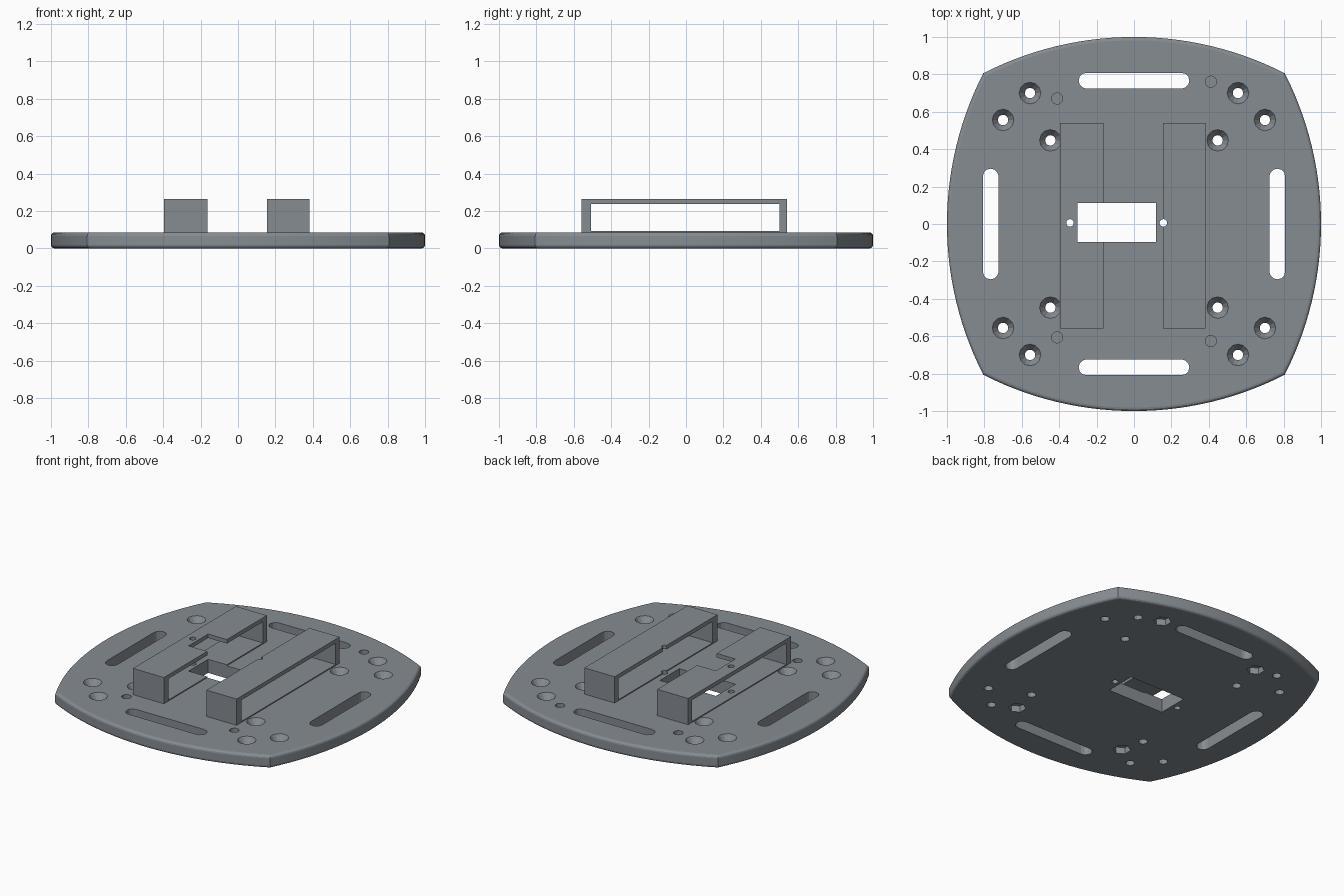
import bpy, bmesh
from math import sin, cos, pi, asin

if "Cube" in bpy.data.objects:
    bpy.data.objects.remove(bpy.data.objects["Cube"])

T = 0.085          # plate thickness

grey = bpy.data.materials.new("slate_grey")
grey.diffuse_color = (0.24, 0.265, 0.29, 1)
grey.use_nodes = True
grey.node_tree.nodes["Principled BSDF"].inputs["Base Color"].default_value = grey.diffuse_color


def loft(bm, rings):
    """Closed solid through a list of matching 3D loops."""
    loops = [[bm.verts.new(p) for p in r] for r in rings]
    n = len(loops[0])
    for a, b in zip(loops, loops[1:]):
        for i in range(n):
            j = (i + 1) % n
            bm.faces.new((a[i], a[j], b[j], b[i]))
    bm.faces.new(loops[0][::-1])
    bm.faces.new(loops[-1])


def prism(bm, pts, z0, z1):
    loft(bm, [[(x, y, z) for x, y in pts] for z in (z0, z1)])


def circle(cx, cy, r, n, turn=0.0):
    angles = [turn + 2 * pi * i / n for i in range(n)]
    return [(cx + r * cos(a), cy + r * sin(a)) for a in angles]


def rect(x0, x1, y0, y1):
    return [(x0, y0), (x1, y0), (x1, y1), (x0, y1)]


def slot(cx, cy, half, r, vertical, n=6):
    pts = []
    for side in (1, -1):
        for i in range(n + 1):
            a = -pi / 2 + pi * i / n
            pts.append((side * (half - r + r * cos(a)), side * r * sin(a)))
    if vertical:
        pts = [(-y, x) for x, y in pts]
    return [(cx + x, cy + y) for x, y in pts]


def finish(name, bm):
    bmesh.ops.recalc_face_normals(bm, faces=bm.faces)
    me = bpy.data.meshes.new(name)
    bm.to_mesh(me)
    bm.free()
    me.materials.append(grey)
    ob = bpy.data.objects.new(name, me)
    bpy.context.collection.objects.link(ob)
    return ob


def cut(ob, cutter):
    cutter.hide_render = True
    m = ob.modifiers.new("cut", 'BOOLEAN')
    m.operation, m.solver, m.object = 'DIFFERENCE', 'EXACT', cutter
    bpy.ops.object.select_all(action='DESELECT')
    bpy.context.view_layer.objects.active = ob
    ob.select_set(True)
    bpy.ops.object.modifier_apply(modifier=m.name)


# plate outline: four shallow arcs meeting in sharp corners
C = 0.806
S = 1 - C
R = (C * C + S * S) / (2 * S)
half_angle = asin(C / R)
outline = []
for q in range(4):
    for i in range(28):
        a = -half_angle + 2 * half_angle * i / 28
        x, y = 1 - R + R * cos(a), R * sin(a)
        for _ in range(q):
            x, y = -y, x
        outline.append((x, y))

# plate body with rounded rims: (height, inset) pairs
b = 0.018
rim = [(b * (1 - cos(a)), b * (1 - sin(a))) for a in (0, pi / 6, pi / 3, pi / 2)]
profile = rim + [(T - z, k) for z, k in reversed(rim)]
bm = bmesh.new()
loft(bm, [[(x * (1 - k), y * (1 - k), z) for x, y in outline] for z, k in profile])
plate = finish("base_plate", bm)

# centre window and pilot holes, shared by plate and brackets
bm = bmesh.new()
prism(bm, rect(-0.303, 0.117, -0.096, 0.113), -0.1, 0.4)
for x in (-0.342, 0.157):
    prism(bm, circle(x, 0.006, 0.02, 16), -0.1, 0.4)
window_cutter = finish("window_cutter", bm)

# slots, countersunk holes and nut pockets
bm = bmesh.new()
for s in (1, -1):
    prism(bm, slot(0, s * 0.766, 0.296, 0.042, False), -0.1, 0.2)
    prism(bm, slot(s * 0.766, 0, 0.296, 0.042, True), -0.1, 0.2)
for sx in (1, -1):
    for sy in (1, -1):
        for hx, hy in ((0.556, 0.7), (0.7, 0.556), (0.447, 0.447)):
            loft(bm, [[(x, y, z) for x, y in circle(sx * hx, sy * hy, r, 12)]
                      for r, z in ((0.028, -0.1), (0.028, 0.045), (0.058, T), (0.058, 0.2))])
for cx, cy in ((-0.411, 0.671), (0.411, 0.761), (-0.411, -0.606), (0.411, -0.626)):
    prism(bm, circle(cx, cy, 0.03, 16), 0.05, 0.2)
    prism(bm, circle(cx, cy, 0.055, 6, pi / 6), -0.1, 0.043)
hole_cutter = finish("hole_cutter", bm)

cut(plate, window_cutter)
cut(plate, hole_cutter)
bpy.ops.object.shade_smooth_by_angle(angle=0.1)

# two flat box tubes with a thin floor, open along x
for name, x0, x1 in (("left_bracket", -0.395, -0.163), ("right_bracket", 0.156, 0.382)):
    bm = bmesh.new()
    prism(bm, rect(x0, x1, -0.56, 0.541), T - 0.002, 0.263)
    bracket = finish(name, bm)
    bm = bmesh.new()
    prism(bm, rect(x0 - 0.1, x1 + 0.1, -0.509, 0.5), 0.092, 0.236)
    opening = finish("opening_cutter", bm)
    cut(bracket, opening)
    cut(bracket, window_cutter)
    bpy.data.objects.remove(opening)

for helper in (window_cutter, hole_cutter):
    bpy.data.objects.remove(helper)
